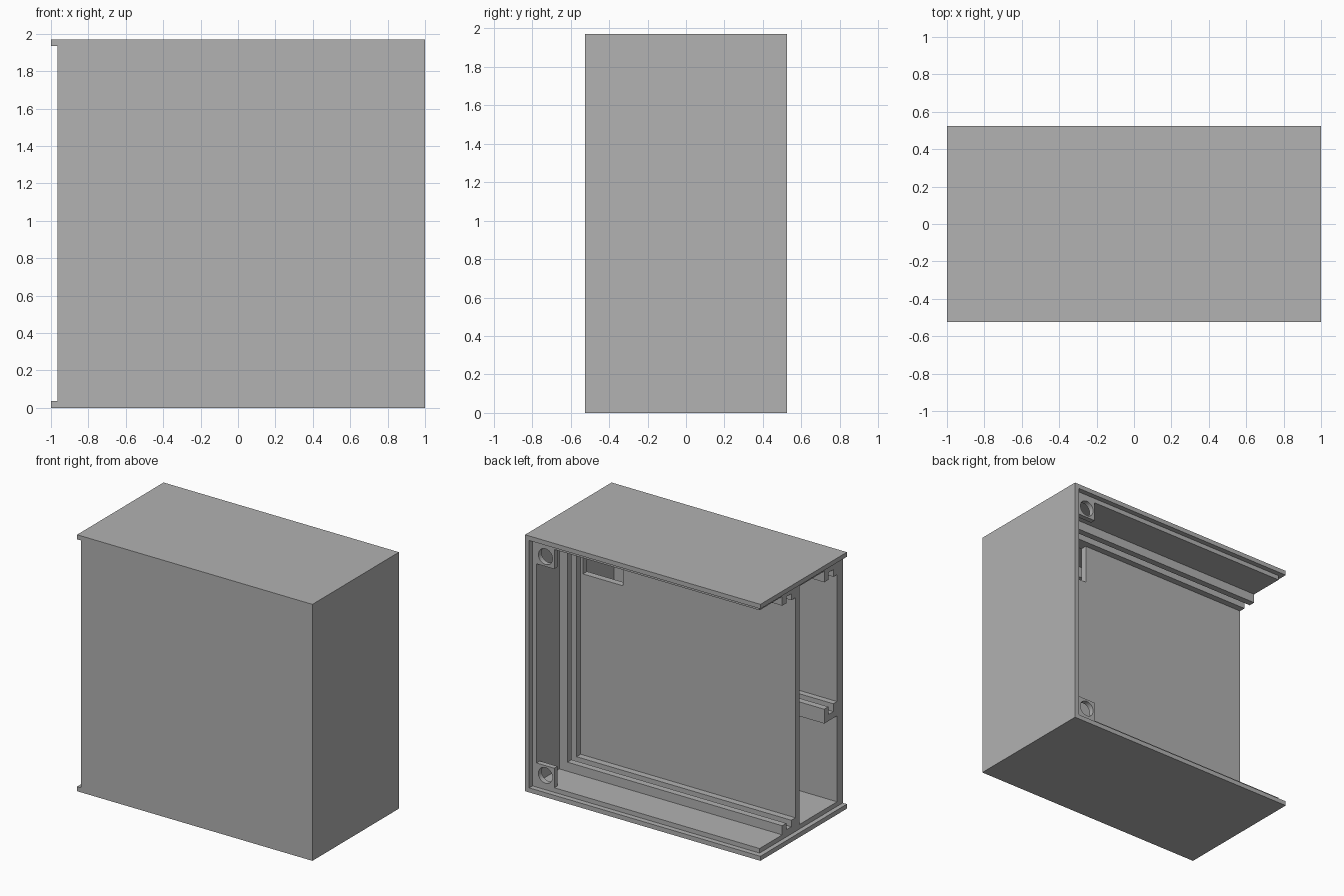
import bpy
import bmesh
import math
from mathutils import Vector

cube = bpy.data.objects.get("Cube")
if cube:
    bpy.data.objects.remove(cube, do_unlink=True)

H = 1.97            # overall height
D = 0.525           # half depth
LIP = 0.035         # outer skin thickness
WALL = 2 * LIP      # full wall thickness
END = -1 + LIP      # open side, behind the lips
RAIL = 0.14         # rail tops, measured from the outside

grey = bpy.data.materials.new("plain_grey")
grey.use_nodes = True
grey.diffuse_color = (0.445, 0.445, 0.445, 1)
grey.node_tree.nodes["Principled BSDF"].inputs["Base Color"].default_value = grey.diffuse_color


def finish(name, bm):
    bmesh.ops.recalc_face_normals(bm, faces=bm.faces)
    mesh = bpy.data.meshes.new(name)
    bm.to_mesh(mesh)
    bm.free()
    mesh.materials.append(grey)
    obj = bpy.data.objects.new(name, mesh)
    bpy.context.collection.objects.link(obj)
    return obj


def add_prism(bm, points, axis, a, b):
    """Extrude a 2D outline along x (points are y, z) or y (points are x, z)."""
    if axis == "x":
        verts = [bm.verts.new((a, p, q)) for p, q in points]
        move = Vector((b - a, 0, 0))
    else:
        verts = [bm.verts.new((p, a, q)) for p, q in points]
        move = Vector((0, b - a, 0))
    face = bm.faces.new(verts)
    new = bmesh.ops.extrude_face_region(bm, geom=[face], use_keep_orig=True)["geom"]
    bmesh.ops.translate(bm, vec=move, verts=[v for v in new if isinstance(v, bmesh.types.BMVert)])


def prism(name, points, axis, a, b):
    bm = bmesh.new()
    add_prism(bm, points, axis, a, b)
    return finish(name, bm)


def rect(x0, x1, z0, z1):
    return [(x0, z0), (x1, z0), (x1, z1), (x0, z1)]


def c_frame(name, x0, outer, inner, y0, y1):
    """Three-sided frame, open towards -x, lying between two insets."""
    pts = [(x0, outer), (1 - outer, outer), (1 - outer, H - outer), (x0, H - outer),
           (x0, H - inner), (1 - inner, H - inner), (1 - inner, inner), (x0, inner)]
    return prism(name, pts, "y", y0, y1)


# Shell: outer skin with lips, inner ledge, front panel
c_frame("outer_skin", -1, 0, LIP, -D + WALL, D)
c_frame("inner_ledge", END, LIP, WALL, -D + WALL, D - 0.04)
prism("front_panel", rect(END, 1, LIP, H - LIP), "y", -D, -D + WALL)
for name, z in (("top_front_lip", H - LIP), ("bottom_front_lip", 0)):
    prism(name, rect(-1, 1, z, z + LIP), "y", -D, -D + WALL)

# Partition with a cable window in its upper corner
bm = bmesh.new()
wx0, wx1, wz0, wz1 = 0.5, 0.84, 1.53, H - RAIL
for r in (rect(END, 1 - WALL, WALL, wz0), rect(END, wx0, wz0, H - WALL),
          rect(wx1, 1 - WALL, wz0, H - WALL), rect(wx0, wx1, wz1, H - WALL)):
    add_prism(bm, r, "y", 0, 0.05)
finish("partition", bm)

# Slide-in channel running round the partition
c_frame("channel_inner_flange", END, WALL, RAIL, 0.05, 0.10)
c_frame("channel_base", END, WALL, 0.09, 0.10, 0.16)
c_frame("channel_outer_flange", END, WALL, RAIL, 0.16, 0.21)


# Facing pair of grooved rails in the front compartment
def grooved_rail(name, base, tip, depth):
    back, edge = -D + WALL, -0.30
    g0, g1 = -0.41, -0.35
    pts = [(back, base), (edge, base), (edge, tip), (g1, tip),
           (g1, tip - depth), (g0, tip - depth), (g0, tip), (back, tip)]
    return prism(name, pts, "x", END, 1 - WALL)


grooved_rail("lower_front_rail", 0.73, 0.84, 0.06)
grooved_rail("upper_front_rail", H - WALL, H - 0.155, -0.055)


# Screw tabs: square plates with a round hole
def screw_tab(name, cx, cz, half, radius, y0, y1, n=32):
    bm = bmesh.new()
    loops = []
    for y in (y0, y1):
        hole, rim = [], []
        for i in range(n):
            c, s = math.cos(math.tau * i / n), math.sin(math.tau * i / n)
            k = half / max(abs(c), abs(s))
            hole.append(bm.verts.new((cx + radius * c, y, cz + radius * s)))
            rim.append(bm.verts.new((cx + k * c, y, cz + k * s)))
        loops += [hole, rim]
    hole0, rim0, hole1, rim1 = loops
    for a, b in ((hole0, rim0), (rim0, rim1), (rim1, hole1), (hole1, hole0)):
        for i in range(n):
            j = (i + 1) % n
            bm.faces.new((a[i], a[j], b[j], b[i]))
    return finish(name, bm)


TAB = 0.075
for name, z in (("lower_screw_tab", WALL + TAB), ("upper_screw_tab", H - WALL - TAB)):
    screw_tab(name, 1 - WALL - TAB, z, TAB, 0.06, D - 0.08, D - 0.04)
